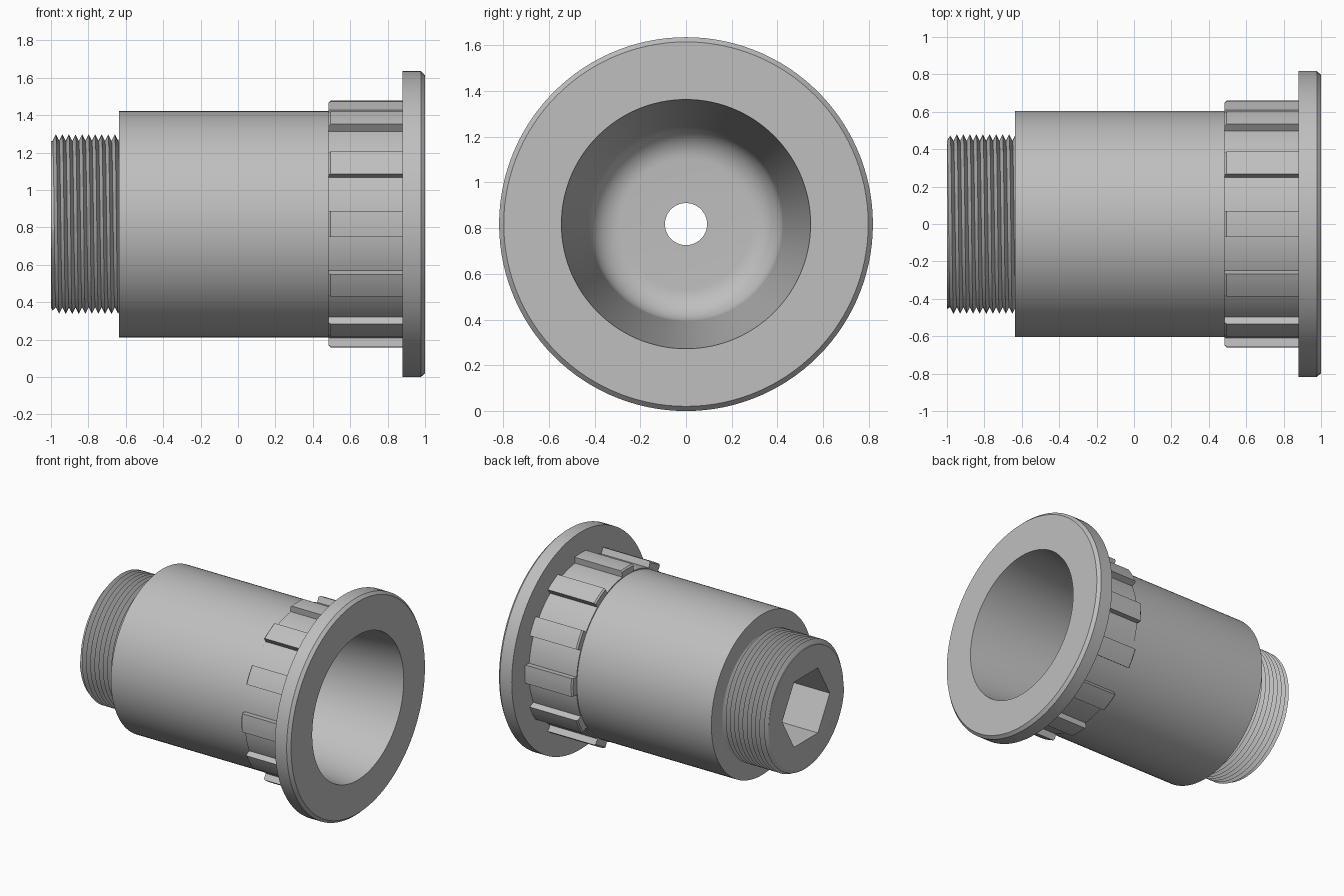
import bpy, bmesh
from math import pi, cos, sin, radians

AXIS_Z = 0.8175      # height of the turning axis
STEPS = 120

cube = bpy.data.objects.get("Cube")
if cube:
    bpy.data.objects.remove(cube, do_unlink=True)

metal = bpy.data.materials.new("plain_grey")
metal.use_nodes = True
grey = (0.52, 0.52, 0.52, 1)
metal.diffuse_color = grey
metal.node_tree.nodes["Principled BSDF"].inputs["Base Color"].default_value = grey


def sweep(bm, rows, start=0, end=2 * pi, steps=STEPS, solid=False):
    """Turn rows about the x axis; a row is (x, r) or a function of angle."""
    grid = []
    for row in rows:
        line = []
        for i in range(steps + 1):
            a = start + (end - start) * i / steps
            x, r = row(a) if callable(row) else row
            line.append(bm.verts.new((x, r * cos(a), AXIS_Z + r * sin(a))))
        grid.append(line)
    pairs = list(zip(grid, grid[1:]))
    if solid:
        pairs.append((grid[-1], grid[0]))
        bm.faces.new([line[0] for line in grid])
        bm.faces.new([line[-1] for line in grid])
    for p, q in pairs:
        for i in range(steps):
            bm.faces.new((p[i], p[i + 1], q[i + 1], q[i]))


def finish(bm, name, recalc=False):
    bmesh.ops.remove_doubles(bm, verts=bm.verts, dist=1e-5)
    if recalc:
        bmesh.ops.recalc_face_normals(bm, faces=bm.faces)
    mesh = bpy.data.meshes.new(name)
    bm.to_mesh(mesh)
    bm.free()
    mesh.materials.append(metal)
    obj = bpy.data.objects.new(name, mesh)
    bpy.context.collection.objects.link(obj)
    bpy.ops.object.select_all(action="DESELECT")
    obj.select_set(True)
    bpy.context.view_layer.objects.active = obj
    bpy.ops.object.shade_smooth_by_angle(angle=radians(25))


def turned(name, rows):
    bm = bmesh.new()
    sweep(bm, rows)
    finish(bm, name)


# Hexagonal socket with a small through hole
def hexagon(x, corner=0.283):
    def row(a):
        return x, corner * cos(pi / 6) / cos(a % (pi / 3) - pi / 6)
    return row


BORE_END, SOCKET_END, HOLE = -0.38, -0.46, 0.092
turned("hex_socket", [(BORE_END, HOLE), (SOCKET_END, HOLE),
                      hexagon(SOCKET_END), hexagon(-1)])

# Helical thread with a chamfered start
PITCH, ROOT, CREST = 0.035, 0.445, 0.48


def thread_row(k):
    def row(a):
        x = -1 + PITCH * (k / 2 + a / (2 * pi) - 1)
        if x <= -1:
            return -1, ROOT
        r = CREST if k % 2 else ROOT
        return min(x, -0.61), min(r, 0.455 + x + 1)
    return row


turned("threaded_end", [hexagon(-1)] + [thread_row(k) for k in range(25)])

# Main sleeve and the low band under the lugs
turned("sleeve", [(-0.635, 0.43), (-0.635, 0.605), (0.49, 0.605)])
turned("lug_band", [(0.485, 0.6), (0.485, 0.613), (0.885, 0.613)])

# Flange with a chamfered rim
turned("flange", [(0.88, 0.6), (0.88, 0.8175), (0.978, 0.8175),
                  (1, 0.797), (1, 0.545)])

# Tapered bore with a rounded floor
EDGE, FILLET = 0.425, 0.14
floor_curve = [(BORE_END + FILLET * (1 - sin(t)), EDGE - FILLET * (1 - cos(t)))
               for t in [pi / 2 * i / 10 for i in range(11)]]
turned("bore", [(1, 0.545), (BORE_END + FILLET, EDGE)]
       + floor_curve[1:] + [(BORE_END, HOLE)])

# Twelve lugs behind the flange
lugs = bmesh.new()
for i in range(12):
    mid, half = i * pi / 6, radians(6)
    sweep(lugs, [(0.485, 0.59), (0.485, 0.65), (0.495, 0.66),
                 (0.885, 0.66), (0.885, 0.59)],
          mid - half, mid + half, steps=4, solid=True)
finish(lugs, "lugs", recalc=True)
